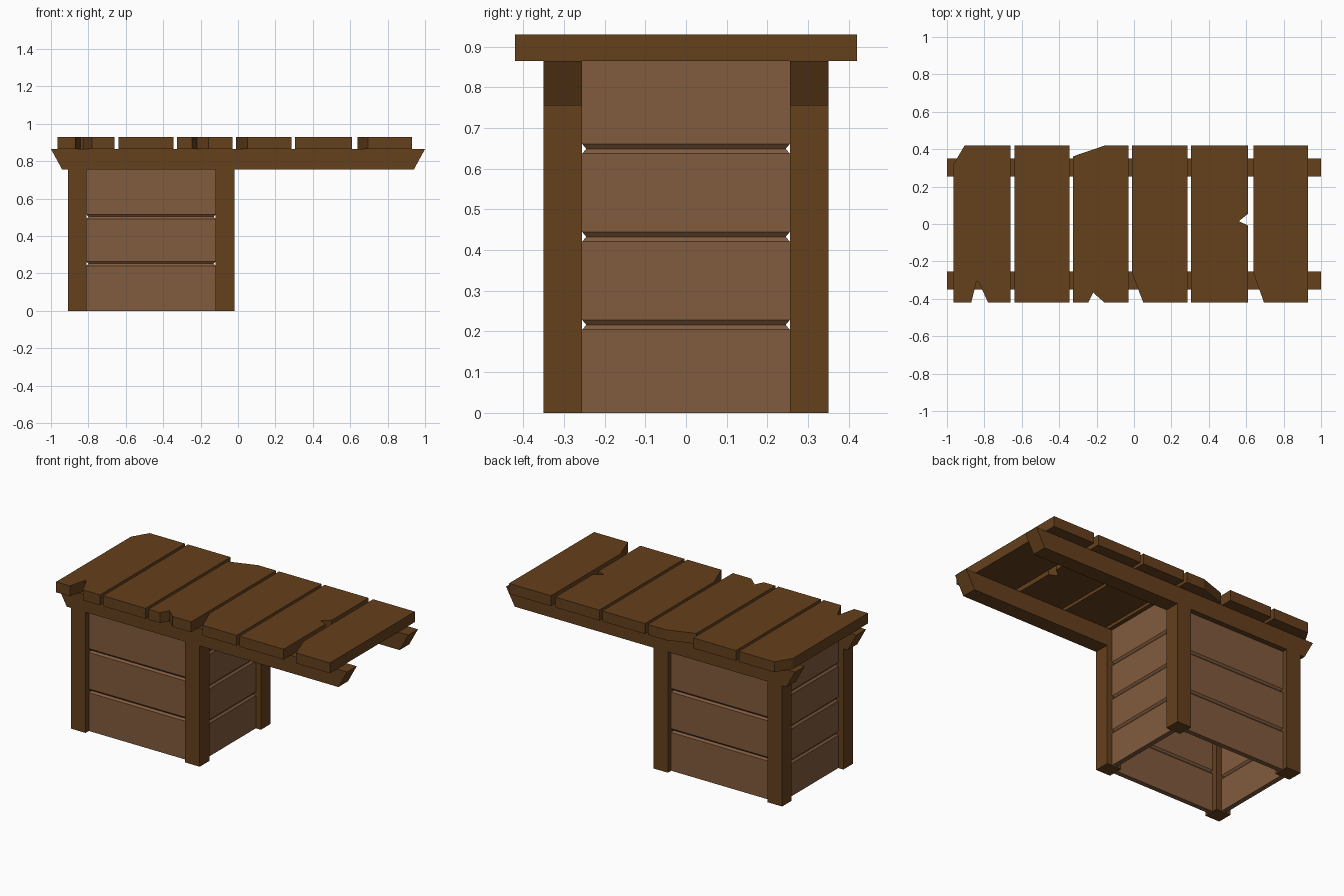
import bpy, bmesh

if "Cube" in bpy.data.objects:
    bpy.data.objects.remove(bpy.data.objects["Cube"])


def material(name, rgb):
    m = bpy.data.materials.new(name)
    m.diffuse_color = (*rgb, 1)
    m.use_nodes = True
    m.node_tree.nodes["Principled BSDF"].inputs["Base Color"].default_value = m.diffuse_color
    return m


DARK = material("dark_wood", (0.13, 0.051, 0.0116))
LIGHT = material("light_wood", (0.22, 0.105, 0.048))


def loft(name, rings, mat):
    """Closed solid through a list of equal-length rings."""
    bm = bmesh.new()
    loops = [[bm.verts.new(p) for p in r] for r in rings]
    n = len(loops[0])
    for a, b in zip(loops, loops[1:]):
        for i in range(n):
            j = (i + 1) % n
            bm.faces.new((a[i], a[j], b[j], b[i]))
    bm.faces.new(loops[0][::-1])
    bm.faces.new(loops[-1])
    bmesh.ops.recalc_face_normals(bm, faces=bm.faces[:])
    me = bpy.data.meshes.new(name)
    bm.to_mesh(me)
    bm.free()
    me.materials.append(mat)
    ob = bpy.data.objects.new(name, me)
    bpy.context.collection.objects.link(ob)
    return ob


def rect(cx, cy, w, d, z):
    return [(cx + sx * w / 2, cy + sy * d / 2, z)
            for sx, sy in ((-1, -1), (1, -1), (1, 1), (-1, 1))]


def panel(name, cx, cy, w, d, boards, height):
    """Board wall: the section pinches inwards at each joint between boards."""
    rings = [rect(cx, cy, w, d, 0)]
    step = height / boards
    for k in range(1, boards):
        for dz, cut in ((-0.012, 0), (0, 0.02), (0.012, 0)):
            rings.append(rect(cx, cy, w - cut, d - cut, k * step + dz))
    rings.append(rect(cx, cy, w, d, height))
    loft(name, rings, LIGHT)


Z0, Z1, Y = 0.865, 0.93, 0.42

# Worn table top planks, outlined counter-clockwise from the front left
planks = [
    [(-0.965, -Y), (-0.87, -Y), (-0.842, -0.307), (-0.83, -0.312), (-0.78, -Y),
     (-0.66, -Y), (-0.66, Y), (-0.905, Y), (-0.965, 0.32)],
    [(-0.64, -Y), (-0.345, -Y), (-0.345, Y), (-0.64, Y)],
    [(-0.325, -Y), (-0.245, -Y), (-0.218, -0.367), (-0.158, -Y), (-0.03, -Y),
     (-0.03, Y), (-0.155, Y), (-0.325, 0.362)],
    [(-0.01, -0.265), (0.05, -Y), (0.285, -Y), (0.285, Y), (-0.01, Y)],
    [(0.305, -Y), (0.61, -Y), (0.61, -0.008), (0.56, 0.015), (0.61, 0.055),
     (0.61, Y), (0.305, Y)],
    [(0.64, -0.265), (0.695, -Y), (0.93, -Y), (0.93, Y), (0.64, Y)],
]
for i, outline in enumerate(planks):
    loft(f"top_plank_{i + 1}",
         [[(x, y, z) for x, y in outline] for z in (Z0, Z1)], DARK)

RY, RW, RZ = 0.3025, 0.095, 0.755
LEFT, RIGHT = -0.86, -0.07

for side, s in (("front", -1), ("back", 1)):
    # Long rail with slanted ends
    loft(f"{side}_rail", [rect(0, s * RY, 1.88, RW, RZ),
                          rect(0, s * RY, 2.0, RW, Z0)], DARK)
    # Legs
    for label, x in (("left", LEFT), ("right", RIGHT)):
        loft(f"{side}_{label}_leg", [rect(x, s * RY, 0.1, RW, 0),
                                     rect(x, s * RY, 0.1, RW, RZ)], DARK)
    # Long cabinet wall
    panel(f"{side}_panel", (LEFT + RIGHT) / 2, s * RY, 0.69, 0.03, 3, RZ)

# Short cabinet walls, reaching up to the planks
for label, x in (("left", LEFT), ("right", RIGHT)):
    panel(f"{label}_panel", x, 0, 0.03, 0.51, 4, Z0)
